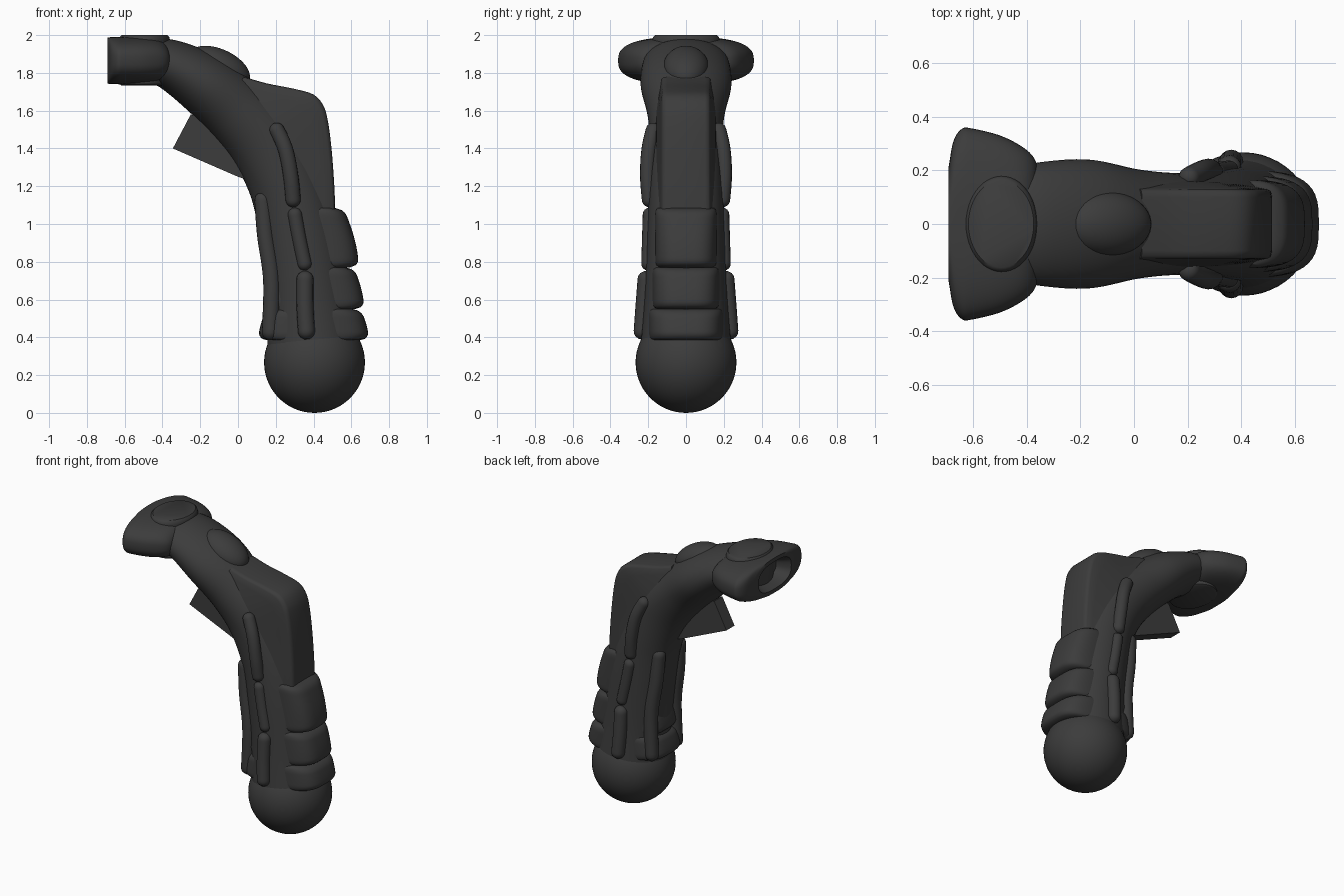
import bpy, bmesh, math
from mathutils import Vector

if "Cube" in bpy.data.objects:
    bpy.data.objects.remove(bpy.data.objects["Cube"])

mat = bpy.data.materials.new("dark_rubber")
mat.diffuse_color = (0.045, 0.045, 0.045, 1)
mat.use_nodes = True
mat.node_tree.nodes["Principled BSDF"].inputs["Base Color"].default_value = mat.diffuse_color


def finish(name, bm, angle=40):
    bmesh.ops.recalc_face_normals(bm, faces=bm.faces)
    me = bpy.data.meshes.new(name)
    bm.to_mesh(me)
    bm.free()
    ob = bpy.data.objects.new(name, me)
    bpy.context.collection.objects.link(ob)
    me.materials.append(mat)
    for o in bpy.context.selected_objects:
        o.select_set(False)
    ob.select_set(True)
    bpy.context.view_layer.objects.active = ob
    bpy.ops.object.shade_smooth_by_angle(angle=math.radians(angle))
    return ob


def loft(name, rings, angle=40):
    bm = bmesh.new()
    vs = [[bm.verts.new(p) for p in r] for r in rings]
    for a, b in zip(vs, vs[1:]):
        for i in range(len(a)):
            j = (i + 1) % len(a)
            bm.faces.new((a[i], a[j], b[j], b[i]))
    bm.faces.new(vs[0])
    bm.faces.new(vs[-1])
    return finish(name, bm, angle)


def spline(pts, steps):
    """Catmull-Rom through tuples of any length."""
    p = [Vector(q) for q in pts]
    p = [p[0] * 2 - p[1]] + p + [p[-1] * 2 - p[-2]]
    out = []
    for i in range(1, len(p) - 2):
        a, b, c, d = p[i - 1:i + 3]
        for k in range(steps):
            t = k / steps
            out.append((b * 2 + (c - a) * t + (a * 2 - b * 5 + c * 4 - d) * t * t
                        + (b * 3 - a - c * 3 + d) * t ** 3) * 0.5)
    return out + [p[-2]]


def ring(c, u, v, hu, hv, n=40, e=2.0):
    """Superellipse around c in the plane of u and v."""
    out = []
    for i in range(n):
        a = 2 * math.pi * i / n
        cu, sv = math.cos(a), math.sin(a)
        out.append(c + u * (hu * math.copysign(abs(cu) ** (2 / e), cu))
                   + v * (hv * math.copysign(abs(sv) ** (2 / e), sv)))
    return out


X, Y, Z = Vector((1, 0, 0)), Vector((0, 1, 0)), Vector((0, 0, 1))


def tube(name, centres, hu, hv, n=40):
    rings = []
    for i, c in enumerate(centres):
        t = (centres[min(i + 1, len(centres) - 1)] - centres[max(i - 1, 0)]).normalized()
        u = Y.cross(t).normalized()
        rings.append(ring(c, u, t.cross(u), hu[i], hv[i], n))
    return loft(name, rings)


def ridge(name, pts, r):
    c = spline(pts, 16)
    h = []
    for p in c:
        d = min((p - c[0]).length, (p - c[-1]).length) + 0.002
        h.append(r * math.sqrt(1 - max(0, 1 - d / r) ** 2))
    tube(name, c, h, h, 16)


def ball(name, loc, size, tilt=0):
    bm = bmesh.new()
    bmesh.ops.create_uvsphere(bm, u_segments=48, v_segments=28, radius=1)
    ob = finish(name, bm)
    ob.location, ob.scale, ob.rotation_euler = loc, size, (0, tilt, 0)


# curved body: x, z, in-plane half width, side half width
body = spline([(.405, .25, .25, .25), (.375, .6, .225, .22), (.325, .95, .215, .205),
               (.26, 1.2, .2, .195), (.15, 1.42, .195, .19), (0, 1.59, .18, .205),
               (-.17, 1.735, .165, .24), (-.35, 1.84, .135, .23), (-.5, 1.875, .11, .2)], 8)
tube("body", [Vector((p[0], 0, p[1])) for p in body], [p[2] for p in body], [p[3] for p in body], 48)

# round base and back dome
ball("base_ball", (.405, 0, .267), (.267, .267, .267))
ball("top_dome", (-.1, 0, 1.83), (.175, .12, .095), math.radians(25))

# raised heel web: outer x, z and inner x, z
web = spline([(.03, 1.78, -.05, 1.62), (.15, 1.745, 0, 1.58), (.3, 1.715, .06, 1.52),
              (.40, 1.685, .1, 1.48), (.45, 1.63, .14, 1.43), (.475, 1.55, .18, 1.37),
              (.495, 1.4, .22, 1.3), (.51, 1.2, .29, 1.15), (.515, 1.05, .33, 1.0)], 4)
section = [(0, .17), (.4, .155), (.75, .135), (.93, .128), (.98, .12), (1, .1)]
section += [(t, -y) for t, y in reversed(section)]
rings = []
for w in web:
    o, i = Vector((w[0], 0, w[1])), Vector((w[2], 0, w[3]))
    rings.append([i.lerp(o, t) + Y * y for t, y in section])
loft("heel_web", rings, 60)

# thin fin under the neck
fin = [(-.345, 1.4), (-.25, 1.58), (.05, 1.5), (.15, 1.2), (0, 1.25)]
loft("under_fin", [[Vector((x, y, z)) for x, z in fin] for y in (-.045, .045)], 20)

# three stacked grip pads: top z, bottom z, top reach, bottom reach, half width
pads = [(1.085, .77, .56, .638, .165), (.77, .55, .615, .667, .18), (.55, .385, .65, .692, .2)]
for k, (z1, z0, r1, r0, w) in enumerate(pads):
    rings = []
    for s in range(25):
        t = s / 24
        d = min(t, 1 - t) * (z1 - z0)
        inset = 0.045 * (1 - math.sqrt(1 - max(0, 1 - d / 0.045) ** 2))
        reach = r1 + (r0 - r1) * math.sin(t * math.pi / 2) - inset
        rings.append(ring(Vector((.4, 0, z1 + (z0 - z1) * t)), X, Y, reach - .4, w - inset * .3, 48, 3.2))
    loft(f"grip_pad_{k + 1}", rings, 50)

# side and rear ribs, mirrored
ribs = {
    "side_rib_upper": ([(.19, .165, 1.53), (.25, .195, 1.4), (.28, .203, 1.25), (.295, .19, 1.09)], .04),
    "side_rib_middle": ([(.295, .19, 1.085), (.325, .195, .92), (.36, .2, .755)], .038),
    "side_rib_lower": ([(.355, .208, .75), (.355, .222, .57), (.365, .235, .39)], .045),
    "rear_rib": ([(.13, .11, 1.17), (.145, .12, .95), (.178, .13, .7), (.17, .135, .385)], .045),
}
for name, (pts, r) in ribs.items():
    for side, s in (("left", 1), ("right", -1)):
        ridge(f"{name}_{side}", [(x, y * s, z) for x, y, z in pts], r)

# winged head with hollow end: x, half width, half height
outer = spline([(-.69, .215, .122), (-.672, .31, .124), (-.64, .355, .125), (-.6, .355, .125),
                (-.5, .33, .122), (-.42, .29, .11), (-.375, .25, .08), (-.355, .2, .03)], 5)
inner = [(-.6, .14, .065), (-.65, .16, .08), (-.69, .18, .095)]
loft("head", [ring(Vector((x, 0, 1.865)), Y, Z, hy, hz, 64, 2.7)
              for x, hy, hz in inner + [tuple(p) for p in outer]], 50)

# oval plug through the head
plug = [(1.733, .9), (1.74, .97), (1.76, 1), (1.97, 1), (1.99, .97), (2.0, .9)]
cap = [ring(Vector((-.495, 0, z)), X, Y, .135 * f, .18 * f, 48) for z, f in plug]
loft("head_plug", cap)
